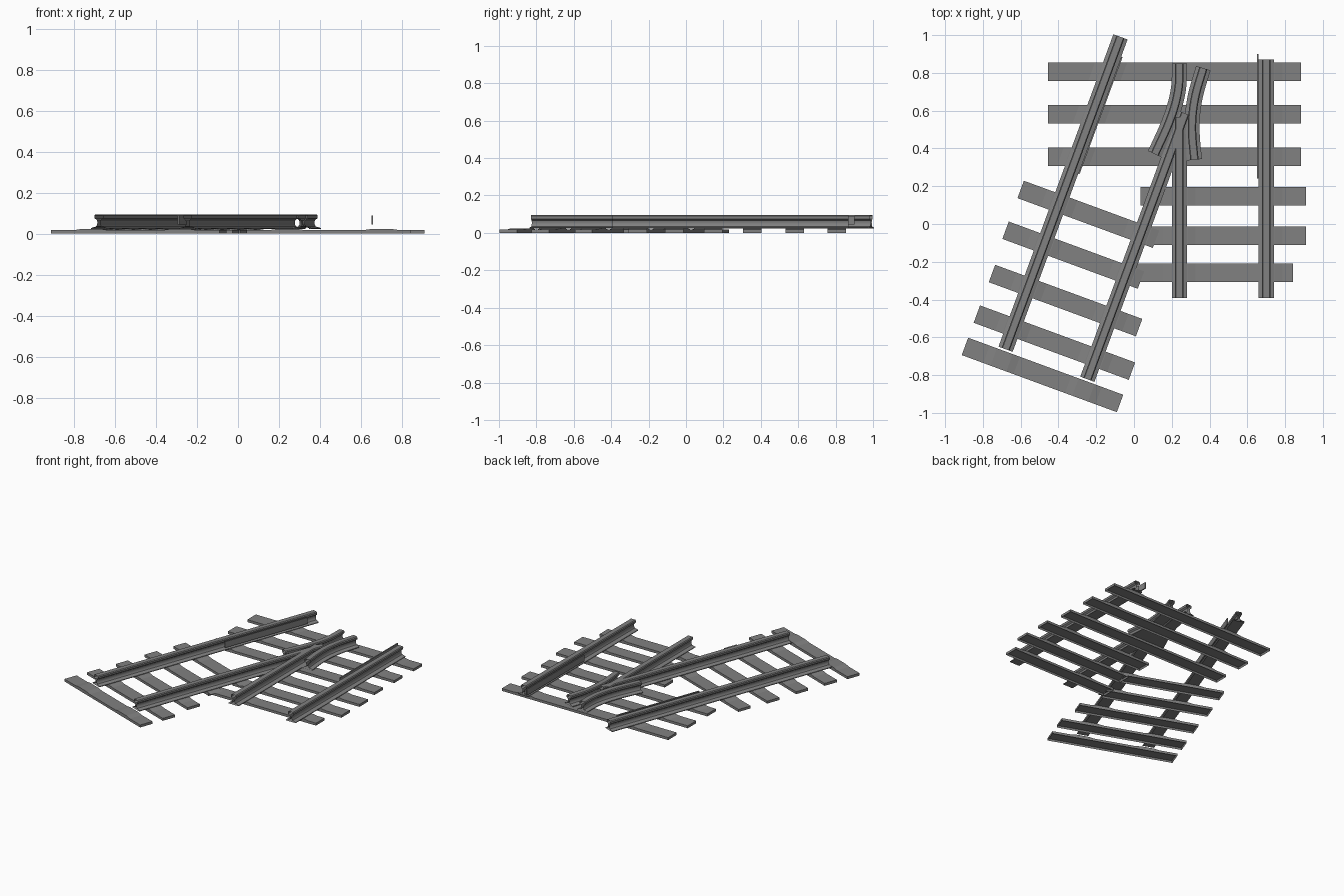
import bpy, bmesh, math
from mathutils import Vector

if "Cube" in bpy.data.objects:
    bpy.data.objects.remove(bpy.data.objects["Cube"], do_unlink=True)


def material(name, rgb):
    m = bpy.data.materials.new(name)
    m.use_nodes = True
    m.diffuse_color = (*rgb, 1)
    m.node_tree.nodes["Principled BSDF"].inputs["Base Color"].default_value = (*rgb, 1)
    return m


STEEL = material("grey steel", (0.22, 0.22, 0.22))


def finish(bm, name, smooth=False):
    bmesh.ops.recalc_face_normals(bm, faces=bm.faces)
    mesh = bpy.data.meshes.new(name)
    bm.to_mesh(mesh)
    bm.free()
    mesh.materials.append(STEEL)
    ob = bpy.data.objects.new(name, mesh)
    bpy.context.collection.objects.link(ob)
    if smooth:
        bpy.ops.object.select_all(action="DESELECT")
        ob.select_set(True)
        bpy.context.view_layer.objects.active = ob
        bpy.ops.object.shade_smooth_by_angle(angle=math.radians(30))
    return ob


# Rail cross-section, right half from foot to head
HALF = [(0.04, 0.023), (0.04, 0.028), (0.014, 0.035), (0.008, 0.044), (0.007, 0.058),
        (0.010, 0.067), (0.021, 0.075), (0.022, 0.089), (0.017, 0.095)]
SECTION = HALF + [(-u, z) for u, z in reversed(HALF)]


def rail(name, path):
    """Sweep the open-ended rail section along a flat path."""
    pts = [Vector(p) for p in path]
    bm = bmesh.new()
    rings = []
    for i, p in enumerate(pts):
        d = (pts[min(i + 1, len(pts) - 1)] - pts[max(i - 1, 0)]).normalized()
        side = Vector((d.y, -d.x))
        rings.append([bm.verts.new((*(p + side * u), z)) for u, z in SECTION])
    n = len(SECTION)
    for a, b in zip(rings, rings[1:]):
        for i in range(n):
            j = (i + 1) % n
            bm.faces.new((a[i], a[j], b[j], b[i]))
    ob = finish(bm, name, True)
    return ob


def bend(a, corner, b, steps=10):
    """Path from a to b with a rounded bend at corner."""
    a, c, b = Vector(a), Vector(corner), Vector(b)
    s, e = c.lerp(a, 0.65), c.lerp(b, 0.65)
    curve = [s.lerp(c, t).lerp(c.lerp(e, t), t) for t in (k / steps for k in range(steps + 1))]
    return [a] + curve + [b]


TILT = math.radians(20.2)
ALONG = Vector((math.sin(TILT), math.cos(TILT)))
NORTH = Vector((0, 1))

# Main rails: start, direction, length
LEFT = (Vector((-0.68, -0.663)), ALONG, 1.762)
DIAGONAL = (Vector((-0.247, -0.822)), ALONG, 1.5)
INNER = (Vector((0.24, -0.393)), NORTH, 0.96)
RIGHT = (Vector((0.70, -0.393)), NORTH, 1.263)
for name, (p, d, length) in {"left_rail": LEFT, "diagonal_rail": DIAGONAL,
                             "inner_rail": INNER, "right_rail": RIGHT}.items():
    rail(name, [p, p + d * length])

# Bent wing rails around the crossing
rail("left_wing_rail", bend((0.11, 0.37), (0.24, 0.65), (0.24, 0.85)))
rail("right_wing_rail", bend((0.32, 0.34), (0.295, 0.59), (0.367, 0.825)))


def box(bm, centre, d, half_len, half_wid, z0, z1):
    """Flat bar with its length along d."""
    n = Vector((-d.y, d.x))
    rows = []
    for z in (z0, z1):
        rows.append([bm.verts.new((*(centre + d * (half_len * a) + n * (half_wid * b)), z))
                     for a, b in ((-1, -1), (1, -1), (1, 1), (-1, 1))])
    low, high = rows
    bottom = bm.faces.new(low[::-1])
    bm.faces.new(high)
    for i in range(4):
        j = (i + 1) % 4
        bm.faces.new((low[i], low[j], high[j], high[i]))
    return bottom


# Thin guard plates beside the outer rails
def guard(name, centre, d):
    bm = bmesh.new()
    box(bm, Vector(centre), d, 0.33, 0.004, 0.045, 0.09)
    finish(bm, name)


guard("right_guard_plate", (0.655, 0.57), NORTH)
guard("left_guard_plate", (-0.178, 0.575), ALONG)

TOP = 0.018
WIDTH = 0.049


def chair(bm, p, d, r):
    """Low ramped seat under a rail, skewed to follow the rail direction."""
    n = Vector((-d.y, d.x))
    v = r * (WIDTH / r.dot(n))
    ends = []
    for s in (-1, 1):
        ends.append([bm.verts.new((*(p + d * u + v * s), z)) for u, z in
                     ((-0.085, TOP), (-0.045, 0.024), (0.045, 0.024), (0.085, TOP))])
    a, b = ends
    for i in range(3):
        bm.faces.new((a[i], a[i + 1], b[i + 1], b[i]))
    bm.faces.new(a)
    bm.faces.new(b[::-1])


def sleeper(name, a, b, rails):
    """Sleeper hollow underneath, with a seat wherever a rail crosses it."""
    a, b = Vector(a), Vector(b)
    d = (b - a).normalized()
    bm = bmesh.new()
    bottom = box(bm, (a + b) / 2, d, (b - a).length / 2, WIDTH, 0, TOP)
    bmesh.ops.recalc_face_normals(bm, faces=bm.faces)
    bmesh.ops.inset_individual(bm, faces=[bottom], thickness=0.008)
    bmesh.ops.translate(bm, verts=bottom.verts, vec=(0, 0, 0.012))
    for start, r, _ in rails:
        n = Vector((-r.y, r.x))
        t = (start - a).dot(n) / d.dot(n)
        chair(bm, a + d * t, d, r)
    finish(bm, name)


# Long sleepers under the crossing
for i, y in enumerate((0.806, 0.581, 0.355)):
    sleeper(f"long_sleeper_{i + 1}", (-0.455, y), (0.885, y), (LEFT, RIGHT))

# Short sleepers of the straight track
for i, (y, x0, x1) in enumerate(((0.146, 0.035, 0.91), (-0.062, 0.035, 0.91), (-0.258, 0.0, 0.843))):
    sleeper(f"straight_sleeper_{i + 1}", (x0, y), (x1, y), (INNER, RIGHT))

# Slanted sleepers of the diverging track
ACROSS = Vector((ALONG.y, -ALONG.x))
for i, (x, y, length) in enumerate(((-0.6, 0.183, 0.70), (-0.68, -0.033, 0.74), (-0.752, -0.262, 0.83),
                                    (-0.832, -0.477, 0.875), (-0.895, -0.648, 0.875))):
    p = Vector((x, y))
    sleeper(f"slanted_sleeper_{i + 1}", p, p + ACROSS * length, (LEFT, DIAGONAL))
